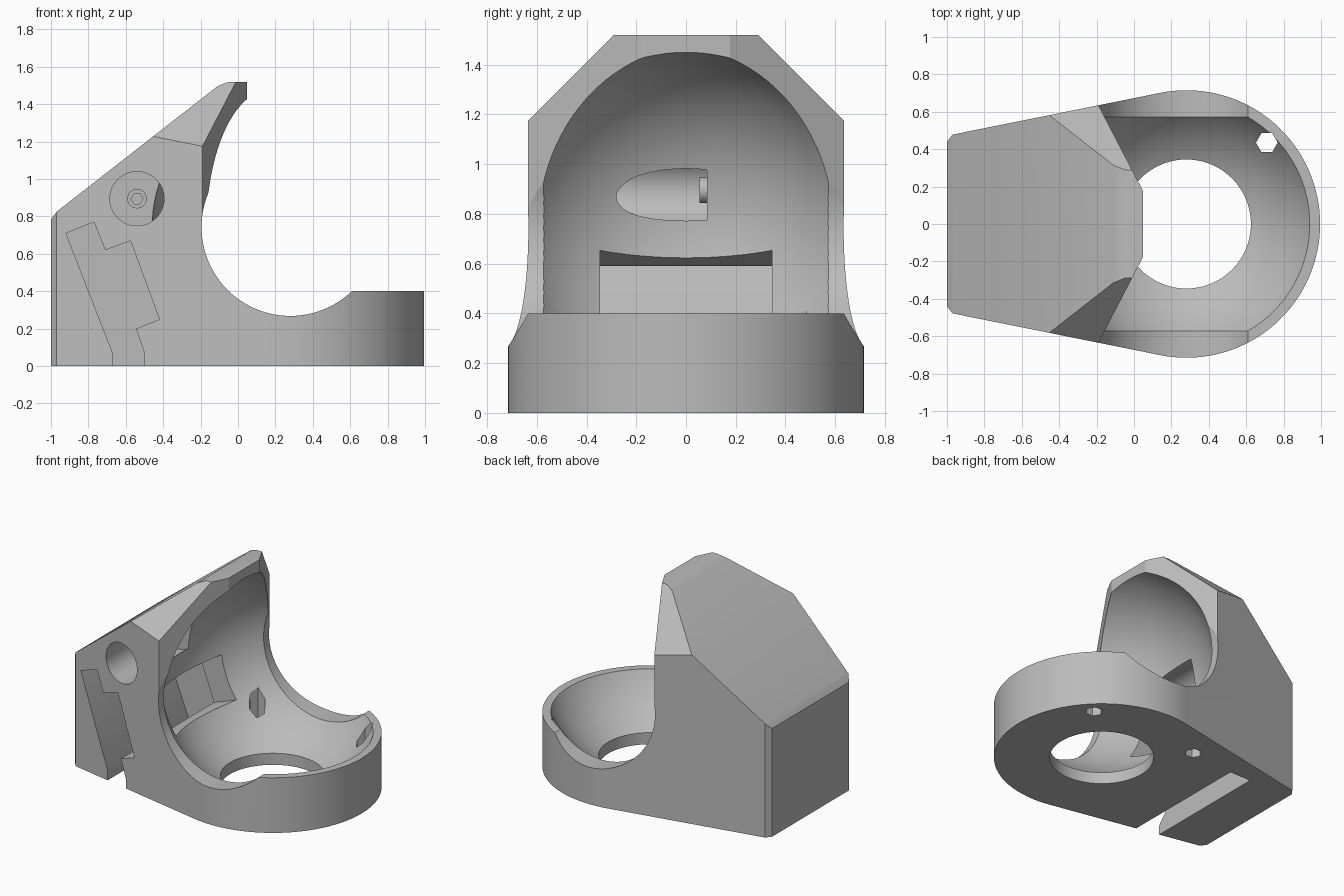
import bpy, bmesh, math
from mathutils import Vector, Matrix

if "Cube" in bpy.data.objects:
    bpy.data.objects.remove(bpy.data.objects["Cube"])

grey = bpy.data.materials.new("plain grey")
grey.diffuse_color = (0.5, 0.5, 0.5, 1)
grey.use_nodes = True
grey.node_tree.nodes["Principled BSDF"].inputs["Base Color"].default_value = grey.diffuse_color

CX, CZ = 0.28, 0.743          # centre of the ball cavity
BALL_R, BASE_R = 0.744, 0.715


def finish(name, bm):
    bmesh.ops.recalc_face_normals(bm, faces=bm.faces)
    me = bpy.data.meshes.new(name)
    bm.to_mesh(me)
    bm.free()
    me.materials.append(grey)
    ob = bpy.data.objects.new(name, me)
    bpy.context.collection.objects.link(ob)
    return ob


def prism(name, pts, vec):
    """Extrude a flat outline along a vector."""
    bm = bmesh.new()
    f = bm.faces.new([bm.verts.new(p) for p in pts])
    ext = bmesh.ops.extrude_face_region(bm, geom=[f])
    bmesh.ops.translate(bm, vec=vec, verts=[v for v in ext["geom"] if isinstance(v, bmesh.types.BMVert)])
    return finish(name, bm)


def rod(name, start, axis, length, r, n=48):
    """Cylinder from a start point along an axis."""
    start, axis = Vector(start), Vector(axis).normalized()
    rot = axis.to_track_quat('Z', 'Y').to_matrix()
    ring = [start + rot @ Vector((r * math.cos(2 * math.pi * i / n), r * math.sin(2 * math.pi * i / n), 0)) for i in range(n)]
    return prism(name, ring, axis * length)


def combine(target, other, op='DIFFERENCE'):
    mod = target.modifiers.new("cut", 'BOOLEAN')
    mod.object, mod.operation, mod.solver = other, op, 'EXACT'
    bpy.context.view_layer.objects.active = target
    bpy.ops.object.modifier_apply(modifier=mod.name)
    bpy.data.objects.remove(other)


# Body: plan outline of a round front tapering to the back, raised to full height
a = math.atan(0.2)
arc = [(CX + BASE_R * math.sin(t), BASE_R * math.cos(t))
       for t in [-a + (math.pi + 2 * a) * i / 80 for i in range(81)]]
plan = [(-1, 0.44), (-0.97, 0.478)] + arc + [(-0.97, -0.478), (-1, -0.44)]
body = prism("ball_housing", [(x, y, 0) for x, y in plan], (0, 0, 1.52))

# Sloped back, corner chamfers: planes given as point and outward normal
bm = bmesh.new()
bm.from_mesh(body.data)
for co, no in [((-0.97, 0, 0.825), (-0.78, 0, 1)), ((-1, 0, 0.785), (-1.3, 0, 1)),
               ((-0.05, 0, 1.52), (-0.4, 0, 1)),
               ((0, 0.29, 1.52), (0, 1, 1)), ((0, -0.29, 1.52), (0, -1, 1))]:
    bmesh.ops.bisect_plane(bm, geom=bm.verts[:] + bm.edges[:] + bm.faces[:], dist=1e-5,
                           plane_co=co, plane_no=no, clear_outer=True)
    bmesh.ops.holes_fill(bm, edges=[e for e in bm.edges if e.is_boundary], sides=0)
bmesh.ops.recalc_face_normals(bm, faces=bm.faces)
bm.to_mesh(body.data)
bm.free()

# Open the space above the front ring, and cut the hood's wedge-shaped front
combine(body, prism("front_cutter", [(CX, -1, 0.4), (2, -1, 0.4), (2, 1, 0.4), (CX, 1, 0.4)], (0, 0, 2)))
combine(body, prism("hood_cutter", [(x, y, CZ) for x, y in
        [(0.048, -0.177), (-0.276, -0.8), (1.5, -0.8), (1.5, 0.8), (-0.276, 0.8), (0.048, 0.177)]], (0, 0, 2)))

# Side openings, ball cavity and floor hole
combine(body, rod("side_cutter", (CX, -1, CZ), (0, 1, 0), 2, 0.475, 96))
bm = bmesh.new()
bmesh.ops.create_uvsphere(bm, u_segments=96, v_segments=48, radius=BALL_R,
                          matrix=Matrix.Translation((CX, 0, CZ)))
combine(body, finish("ball_cutter", bm))
combine(body, rod("floor_cutter", (CX, 0, -0.2), (0, 0, 1), 0.5, 0.345, 96))

# Sensor board slot from the front side, and its window into the cavity
slot = [(-0.92, 0.71), (-0.77, 0.77), (-0.71, 0.62), (-0.575, 0.67), (-0.42, 0.25),
        (-0.545, 0.2), (-0.5, 0.07), (-0.5, -0.1), (-0.67, -0.1), (-0.67, 0.07)]
combine(body, prism("slot_cutter", [(x, -0.9, z) for x, z in slot], (0, 1.3, 0)))
window = [(-0.585, 0.575), (-0.545, 0.59), (-0.2, 0.717), (-0.09, 0.417), (-0.435, 0.29), (-0.475, 0.275)]
combine(body, prism("window_cutter", [(x, -0.345, z) for x, z in window], (0, 0.69, 0)))

# Bearing pockets: rounded slots facing outwards on both sides, each with a socket boss
mounts = []
for s in (1, -1):
    n = Vector((-0.66, 0.55 * s, 0.51)).normalized()
    seat = Vector((0.44, 0.62 * s, 0.2))
    up = Vector((0.62, 0.62 * s, 0.41)) - seat
    up = (up - n * up.dot(n)).normalized()
    pocket = rod("pocket_cutter", seat, n, 0.5, 0.145)
    bm = bmesh.new()
    bm.from_mesh(pocket.data)
    bmesh.ops.delete(bm, geom=bm.faces[:], context='FACES_KEEP_BOUNDARY')
    for v in bm.verts[:]:
        bm.verts.new(v.co + up * 0.3)
    bmesh.ops.convex_hull(bm, input=bm.verts[:])
    bpy.data.objects.remove(pocket)
    combine(body, finish("pocket_hull_cutter", bm))
    mounts.append((seat, n))

# Deep round well in the hood side, with a boss at its end
combine(body, rod("well_cutter", (-0.54, -0.9, 0.895), (0, 1, 0), 0.985, 0.145))
mounts.append((Vector((-0.54, 0.085, 0.895)), Vector((0, -1, 0))))
for seat, n in mounts:
    combine(body, rod("boss", seat - n * 0.02, n, 0.05, 0.052, 32), 'UNION')
    combine(body, rod("socket_cutter", seat - n * 0.1, n, 0.2, 0.032, 6))

# Hexagonal holes through the floor
for x, y in ((0.71, 0.435), (-0.15, 0.435)):
    combine(body, rod("hex_cutter", (x, y, -0.1), (0, 0, 1), 0.6, 0.058, 6))

bpy.ops.object.select_all(action='DESELECT')
body.select_set(True)
bpy.context.view_layer.objects.active = body
bpy.ops.object.shade_smooth_by_angle(angle=math.radians(25))
